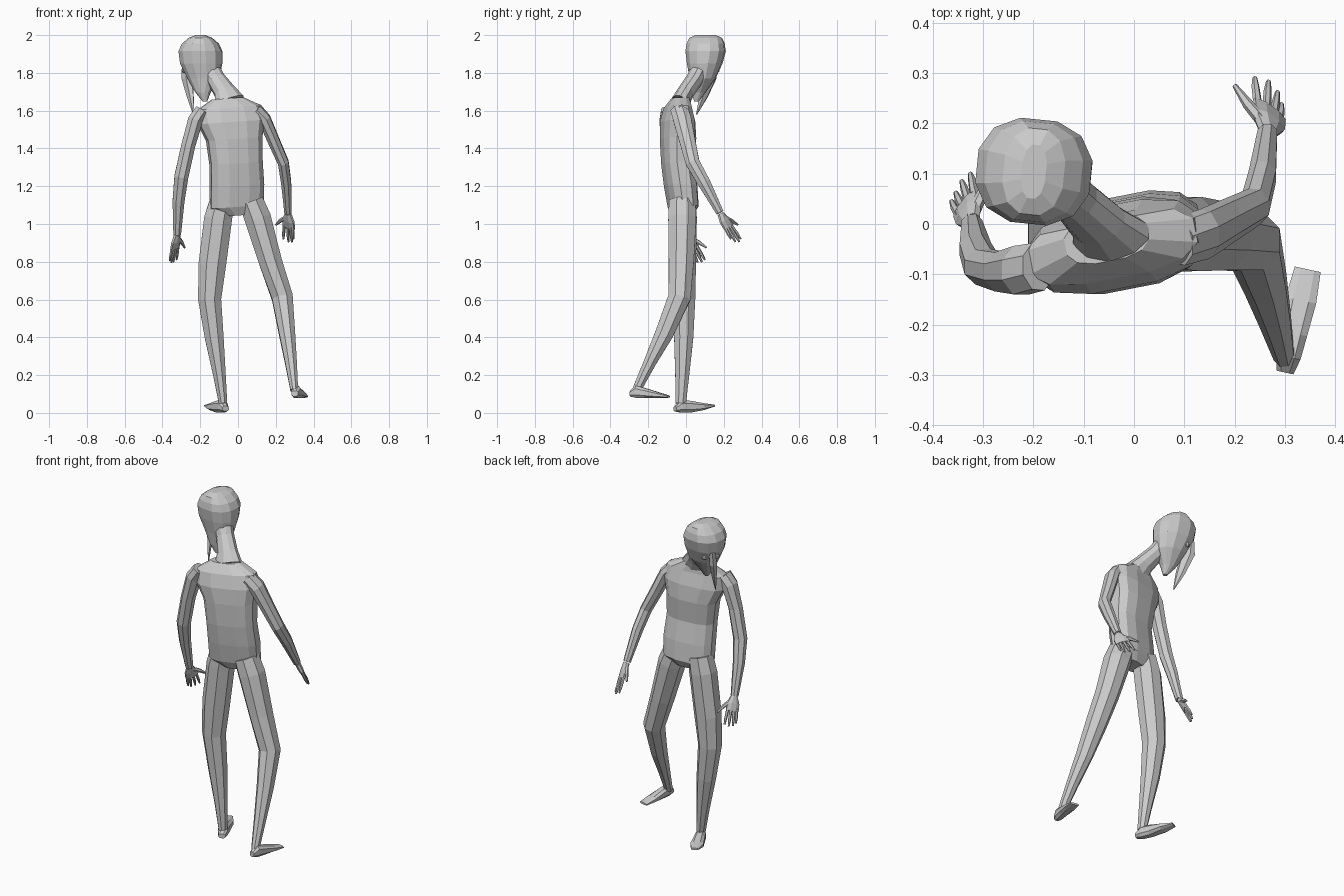
import bpy, bmesh, math
from mathutils import Vector as V


def loft(bm, rings, n=8, ref=(1, 0, 0), axis=None, p=2.0):
    """Skin n-sided rings (x, y, z, rx, ry) along their path, or along a fixed axis."""
    pts = [V(r[:3]) for r in rings]
    loops = []
    for i, r in enumerate(rings):
        t = V(axis) if axis else pts[min(i + 1, len(pts) - 1)] - pts[max(i - 1, 0)]
        t.normalize()
        a = V(ref) - V(ref).dot(t) * t
        a.normalize()
        b = t.cross(a)
        loop = []
        for k in range(n):
            w = 2 * math.pi * (k + 0.5) / n
            c, s = math.cos(w), math.sin(w)
            c = math.copysign(abs(c) ** (2 / p), c)
            s = math.copysign(abs(s) ** (2 / p), s)
            loop.append(bm.verts.new(pts[i] + a * c * r[3] + b * s * r[4]))
        loops.append(loop)
    for lo, hi in zip(loops, loops[1:]):
        for k in range(n):
            m = (k + 1) % n
            bm.faces.new((lo[k], lo[m], hi[m], hi[k]))
    bm.faces.new(loops[0][::-1])
    bm.faces.new(loops[-1])


def part(name, *lofts):
    bm = bmesh.new()
    for kw in lofts:
        loft(bm, **kw)
    bmesh.ops.recalc_face_normals(bm, faces=bm.faces[:])
    me = bpy.data.meshes.new(name)
    bm.to_mesh(me)
    bm.free()
    ob = bpy.data.objects.new(name, me)
    bpy.context.collection.objects.link(ob)
    return ob


def hand(name, wrist, tips, thumb):
    """Flat palm, four fingers and a thumb, spread between the given tips."""
    w, tips = V(wrist), [V(t) for t in tips]
    across = tips[-1] - tips[0]
    knuckles = [w.lerp(t, 0.52) + across * (i / 3 - 0.5) * 0.35 for i, t in enumerate(tips)]
    mid = sum(knuckles, V()) / 4
    half = (knuckles[-1] - knuckles[0]).length / 2 + 0.01
    lofts = [dict(rings=[(*w, .019, .017), (*w.lerp(mid, .5), half * .95, .016),
                         (*mid, half, .011)], ref=across)]
    for k, t in zip(knuckles, tips):
        lofts.append(dict(rings=[(*k.lerp(w, .1), .009, .009), (*k.lerp(t, .6), .008, .008),
                                 (*t, .005, .005)], n=6, ref=across))
    th = V(thumb)
    lofts.append(dict(rings=[(*w.lerp(mid, .2), .014, .014), (*w.lerp(th, .6), .011, .011),
                             (*th, .005, .005)], n=6, ref=(0, 0, 1)))
    part(name, *lofts)


def foot(name, heel, toe, profile):
    """Wedge foot; profile rows are (fraction along, centre z, half width, half height)."""
    h, t = V((*heel, 0)), V((*toe, 0))
    d = t - h
    side = d.cross(V((0, 0, 1)))
    rings = [(*(h.lerp(t, f).xy), z, rx, ry) for f, z, rx, ry in profile]
    part(name, dict(rings=rings, ref=side, axis=d, p=2.6))


# Torso, turned slightly with the left shoulder dropped
part("torso", dict(n=12, p=2.7, ref=(.98, .19, 0), axis=(-.07, 0, 1), rings=[
    (0, -.015, 1.045, .06, .05), (-.008, -.015, 1.09, .145, .075),
    (-.006, -.028, 1.20, .146, .082), (-.01, -.045, 1.32, .142, .080),
    (-.02, -.042, 1.45, .150, .090), (-.035, -.045, 1.54, .180, .085),
    (-.045, -.045, 1.615, .175, .065), (-.055, -.03, 1.665, .085, .045)]))

# Neck leaning forward to the head
part("neck", dict(n=10, rings=[
    (-.045, -.03, 1.645, .085, .05), (-.07, 0, 1.70, .06, .045),
    (-.115, .045, 1.765, .05, .045), (-.16, .08, 1.83, .06, .05)]))

# Head with a broad cranium and narrow chin
part("head", dict(n=12, p=2.35, axis=(0, 0, 1), ref=(1, -.1, 0), rings=[
    (-.175, .055, 1.648, .012, .012), (-.185, .067, 1.695, .04, .036),
    (-.183, .088, 1.77, .085, .068), (-.195, .099, 1.85, .113, .094),
    (-.199, .104, 1.915, .117, .107), (-.199, .104, 1.955, .098, .101),
    (-.199, .104, 1.985, .062, .088), (-.199, .104, 2.0, .025, .055)]))

# Long pointed beak hanging from the face, and eyes
part("beak", dict(n=6, axis=(0, 0, 1), ref=(.8, .6, 0), rings=[
    (-.275, .145, 1.85, .02, .025), (-.270, .128, 1.77, .024, .042),
    (-.252, .092, 1.67, .014, .028), (-.235, .056, 1.58, .003, .004)]))
for side, loc in (("left", (-.284, .115, 1.815)), ("right", (-.238, .163, 1.815))):
    bpy.ops.mesh.primitive_uv_sphere_add(segments=8, ring_count=5, radius=.016, location=loc)
    bpy.context.object.name = side + "_eye"

# Arms
part("right_arm", dict(ref=(1, 0, 0), rings=[
    (.09, -.035, 1.605, .04, .05), (.140, -.02, 1.555, .036, .052),
    (.185, .005, 1.45, .034, .046), (.240, .035, 1.325, .031, .040),
    (.255, .095, 1.22, .029, .036), (.265, .180, 1.06, .021, .022)]))
part("left_arm", dict(ref=(1, 0, 0), rings=[
    (-.19, -.085, 1.60, .04, .05), (-.225, -.092, 1.55, .043, .052),
    (-.262, -.095, 1.42, .040, .042), (-.300, -.085, 1.25, .040, .038),
    (-.315, -.05, 1.12, .034, .032), (-.322, .0, .945, .022, .022)]))

# Hands
hand("right_hand", (.266, .182, 1.055),
     [(.24, .29, .92), (.267, .283, .905), (.285, .262, .905), (.293, .238, .92)],
     (.20, .275, .995))
hand("left_hand", (-.322, .005, .945),
     [(-.325, .10, .81), (-.342, .085, .798), (-.354, .062, .796), (-.362, .045, .805)],
     (-.282, .108, .875))

# Legs
part("left_leg", dict(ref=(1, 0, 0), rings=[
    (-.085, -.015, 1.12, .070, .07), (-.105, -.012, 1.03, .080, .075),
    (-.137, -.012, .78, .079, .070), (-.150, -.012, .60, .066, .066),
    (-.126, -.012, .40, .054, .055), (-.098, -.020, .20, .036, .040),
    (-.079, -.028, .05, .024, .030)]))
part("right_leg", dict(ref=(1, 0, 0), rings=[
    (.070, -.02, 1.12, .070, .075), (.105, -.02, 1.03, .076, .080),
    (.172, -.025, .80, .066, .072), (.235, -.035, .61, .060, .064),
    (.260, -.115, .42, .046, .052), (.280, -.190, .27, .034, .036),
    (.298, -.262, .12, .022, .025)]))

# Feet
foot("left_foot", (-.066, -.058), (-.160, .145),
     [(0, .022, .020, .014), (.15, .034, .029, .034), (.38, .033, .032, .033),
      (.7, .033, .038, .020), (1, .038, .022, .006)])
foot("right_foot", (.300, -.295), (.345, -.09),
     [(0, .102, .018, .016), (.15, .112, .026, .034), (.38, .105, .029, .028),
      (.7, .095, .033, .017), (1, .086, .028, .006)])
